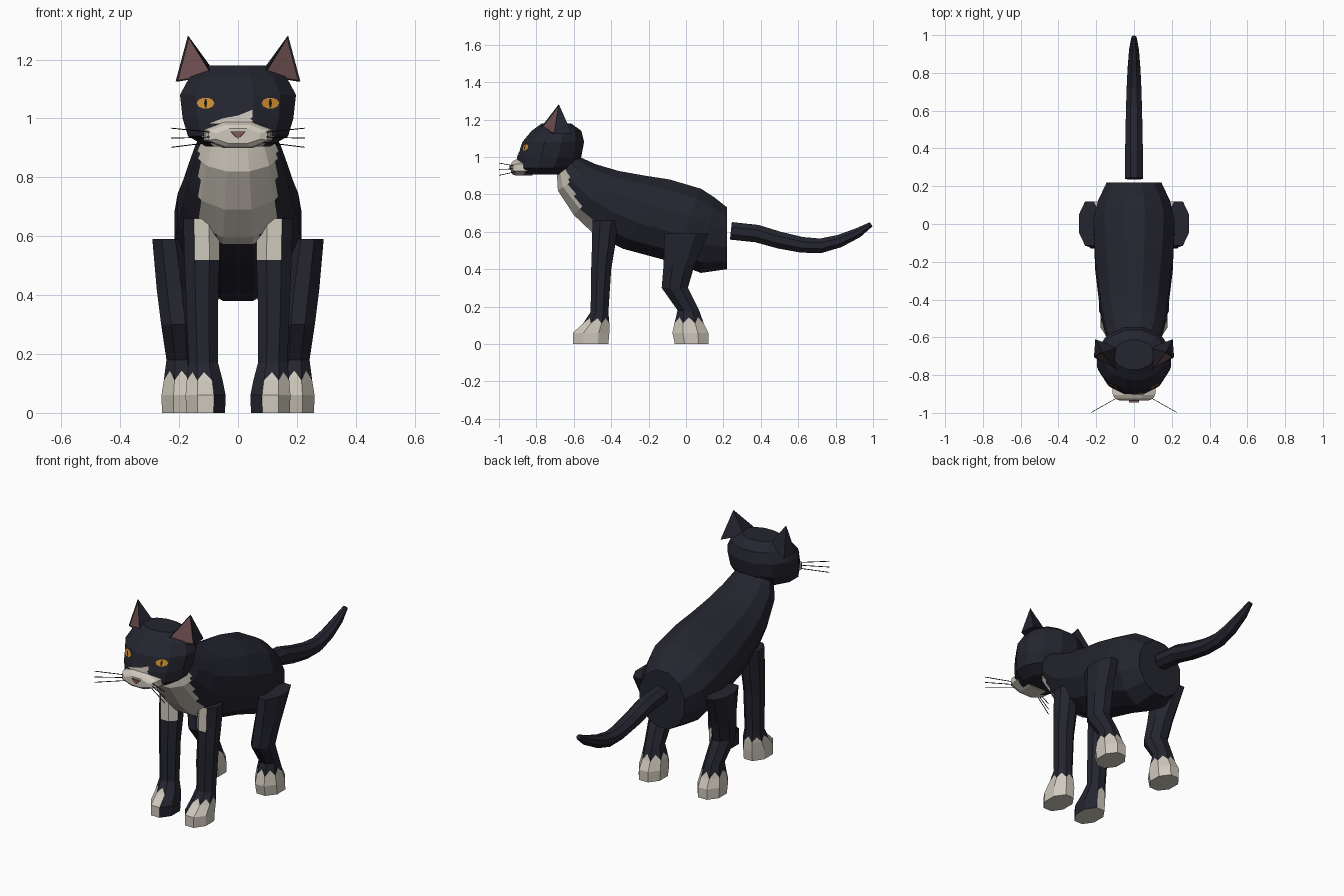
import bpy, bmesh, math
from mathutils import Vector
from mathutils.bvhtree import BVHTree

cube = bpy.data.objects.get("Cube")
if cube:
    bpy.data.objects.remove(cube)


def material(name, rgb):
    m = bpy.data.materials.new(name)
    m.use_nodes = True
    m.diffuse_color = (*rgb, 1)
    m.node_tree.nodes["Principled BSDF"].inputs["Base Color"].default_value = (*rgb, 1)
    return m


FUR = material("dark_fur", (0.018, 0.018, 0.029))
WHITE = material("white_fur", (0.62, 0.58, 0.5))
PINK = material("ear_pink", (0.16, 0.08, 0.08))
AMBER = material("eye_amber", (0.6, 0.27, 0.03))
BLACK = material("black", (0.008, 0.008, 0.008))
NOSE = material("nose_pink", (0.25, 0.11, 0.1))


def finish(bm, name, *mats, fix=True):
    if fix:
        bmesh.ops.recalc_face_normals(bm, faces=bm.faces)
    mesh = bpy.data.meshes.new(name)
    bm.to_mesh(mesh)
    for m in mats:
        mesh.materials.append(m)
    ob = bpy.data.objects.new(name, mesh)
    bpy.context.collection.objects.link(ob)
    return ob


def ring(center, u, v, sides):
    """Polygon around center whose flat sides touch the tips of u and v."""
    k = 1 / math.cos(math.pi / sides)
    angles = [(i + 0.5) * math.tau / sides for i in range(sides)]
    return [Vector(center) + k * (Vector(u) * math.cos(a) + Vector(v) * math.sin(a)) for a in angles]


def loft(rings):
    bm = bmesh.new()
    loops = [[bm.verts.new(p) for p in r] for r in rings]
    n = len(loops[0])
    for a, b in zip(loops, loops[1:]):
        for i in range(n):
            bm.faces.new((a[i], a[(i + 1) % n], b[(i + 1) % n], b[i]))
    bm.faces.new(loops[0])
    bm.faces.new(loops[-1])
    bmesh.ops.recalc_face_normals(bm, faces=bm.faces)
    return bm


def subdivide(bm, cuts, keep=lambda f: True):
    edges = {e for f in bm.faces if len(f.verts) == 4 and keep(f) for e in f.edges}
    bmesh.ops.subdivide_edges(bm, edges=list(edges), cuts=cuts, use_grid_fill=True)
    bm.normal_update()


# Body: tilted rings given by back point, belly point and half width
body_rings = [
    (-0.57, 1.00, -0.69, 0.91, 0.115), (-0.48, 0.96, -0.685, 0.82, 0.145),
    (-0.36, 0.925, -0.60, 0.69, 0.17), (-0.22, 0.90, -0.50, 0.595, 0.187),
    (-0.09, 0.88, -0.34, 0.51, 0.205), (0.08, 0.83, -0.08, 0.44, 0.215),
    (0.15, 0.785, 0.08, 0.38, 0.19), (0.22, 0.73, 0.22, 0.40, 0.145)]
rings = []
for yt, zt, yb, zb, w in body_rings:
    rings.append(ring((0, (yt + yb) / 2, (zt + zb) / 2),
                      (0, (yt - yb) / 2, (zt - zb) / 2), (w, 0, 0), 12))
body = loft(rings)
subdivide(body, 3, lambda f: f.calc_center_median().y < -0.3)
for f in body.faces:
    c = f.calc_center_median()
    f.material_index = int(abs(c.x) < 0.13 and c.z > 0.555 and c.y < -0.47
                           and f.normal.y < -0.3 and f.normal.z < 0.1)
finish(body, "body", FUR, WHITE)

# Tail: rings square to a curved path of (y, z, radius)
path = [(0.24, 0.605, 0.047), (0.38, 0.59, 0.047), (0.5, 0.555, 0.045), (0.62, 0.53, 0.042),
        (0.72, 0.525, 0.039), (0.82, 0.55, 0.034), (0.92, 0.595, 0.026), (0.99, 0.64, 0.013)]
rings = []
for i, (y, z, r) in enumerate(path):
    a, b = path[max(i - 1, 0)], path[min(i + 1, len(path) - 1)]
    t = Vector((0, b[0] - a[0], b[1] - a[1])).normalized()
    rings.append(ring((0, y, z), (0, -t.z * r, t.y * r), (r, 0, 0), 8))
finish(loft(rings), "tail", FUR)

# Legs: level rings of (height, front y, back y, centre x, half width)
front_leg = [(0, -0.605, -0.415, 0.11, 0.066), (0.06, -0.605, -0.41, 0.11, 0.068),
             (0.11, -0.55, -0.41, 0.113, 0.061), (0.17, -0.51, -0.415, 0.118, 0.05),
             (0.4, -0.507, -0.40, 0.122, 0.055), (0.52, -0.503, -0.38, 0.122, 0.06),
             (0.66, -0.50, -0.36, 0.124, 0.062)]
hind_leg = [(0, -0.06, 0.12, 0.19, 0.068), (0.06, -0.073, 0.12, 0.19, 0.07),
            (0.11, -0.062, 0.095, 0.19, 0.062), (0.18, -0.045, 0.07, 0.193, 0.05),
            (0.3, -0.13, 0.01, 0.203, 0.058), (0.42, -0.12, 0.045, 0.216, 0.06),
            (0.59, -0.115, 0.12, 0.236, 0.055)]


def leg(name, spec, side, front):
    bm = loft([ring((side * x, (y0 + y1) / 2, z), (0, (y0 - y1) / 2, 0), (side * w, 0, 0), 8)
               for z, y0, y1, x, w in spec])
    # Poked band gives the sock its zigzag edge
    band = [f for f in bm.faces if 0.11 < f.calc_center_median().z < 0.2]
    bmesh.ops.poke(bm, faces=band)
    bm.normal_update()
    for f in bm.faces:
        c = f.calc_center_median()
        inner = front and f.normal.x * side < -0.6
        sock = c.z < 0.13 and not inner
        bib = front and c.z > 0.52 and f.normal.y < -0.5 and f.normal.x * side < 0.5
        f.material_index = int(sock or bib)
    finish(bm, name, FUR, WHITE)


for side, label in ((1, "left"), (-1, "right")):
    leg(label + "_front_leg", front_leg, side, True)
    leg(label + "_hind_leg", hind_leg, side, False)

# Head: level rings of (height, front y, back y, half width)
head_rings = [(0.905, -0.89, -0.66, 0.11), (0.94, -0.905, -0.60, 0.17), (1.0, -0.9, -0.56, 0.188),
              (1.08, -0.875, -0.545, 0.197), (1.14, -0.825, -0.56, 0.165), (1.18, -0.77, -0.615, 0.11)]
head = loft([ring((0, (a + b) / 2, z), (0, (a - b) / 2, 0), (w, 0, 0), 12)
             for z, a, b, w in head_rings])
for f in head.faces:
    c = f.calc_center_median()
    f.material_index = int(0.906 < c.z < 0.93 and f.normal.y < -0.5)
surface = BVHTree.FromBMesh(head)
finish(head, "head", FUR, WHITE)


def plate(name, outlines, mat, lift):
    """Thin coloured patches laid on the front of the head."""
    bm = bmesh.new()
    for outline in outlines:
        pts = []
        for x, z in outline:
            hit = surface.ray_cast(Vector((x, -2, z)), Vector((0, 1, 0)))[0]
            pts.append(bm.verts.new(hit - Vector((0, lift, 0))))
        f = bm.faces.new(pts)
        f.normal_update()
        if f.normal.y > 0:
            f.normal_flip()
    finish(bm, name, mat, fix=False)


def oval(cx, cz, rx, rz, n):
    return [(cx + rx * math.cos(i * math.tau / n), cz + rz * math.sin(i * math.tau / n)) for i in range(n)]


plate("nose_blaze", [[(-0.1, 0.982), (-0.053, 0.982), (-0.053, 1.0)],
                     [(-0.053, 0.96), (0.05, 0.96), (0.05, 1.03), (0.0, 1.01), (-0.053, 1.0)]], WHITE, 0.004)

# Muzzle: upright rings of (y, bottom, top, half width)
muzzle = loft([ring((0, y, (a + b) / 2), (0, 0, (b - a) / 2), (w, 0, 0), 8)
               for y, a, b, w in [(-0.82, 0.9, 0.99, 0.12), (-0.905, 0.9, 0.988, 0.112),
                                  (-0.925, 0.905, 0.978, 0.1), (-0.935, 0.915, 0.965, 0.075)]])
finish(muzzle, "muzzle", WHITE)

# Nose: small triangular wedge
nose = loft([[Vector((x * k, y, 0.948 + z * k)) for x, z in ((-0.028, 0.008), (0.028, 0.008), (0, -0.018))]
             for y, k in ((-0.93, 1), (-0.944, 0.9))])
finish(nose, "nose", NOSE)

for side, label in ((1, "left"), (-1, "right")):
    # Eyes with slit pupils
    plate(label + "_eye", [oval(side * 0.11, 1.052, 0.03, 0.019, 10)], AMBER, 0.004)
    plate(label + "_pupil", [oval(side * 0.11, 1.052, 0.005, 0.017, 6)], BLACK, 0.007)

    # Ear: four-sided spike with an inset pink front
    ear = bmesh.new()
    tip, a, b, c, d = [ear.verts.new((side * x, y, z)) for x, y, z in (
        (0.17, -0.68, 1.282), (0.085, -0.785, 1.145), (0.212, -0.705, 1.125),
        (0.205, -0.61, 1.125), (0.085, -0.655, 1.165))]
    inside = ear.faces.new((tip, a, b))
    for tri in ((tip, b, c), (tip, c, d), (tip, d, a), (a, d, c, b)):
        ear.faces.new(tri)
    bmesh.ops.recalc_face_normals(ear, faces=ear.faces)
    bmesh.ops.inset_individual(ear, faces=[inside], thickness=0.009, depth=-0.004)
    inside.material_index = 1
    finish(ear, label + "_ear", FUR, PINK)

    # Whiskers
    for i, (z0, z1) in enumerate(((0.952, 0.967), (0.937, 0.933), (0.92, 0.902))):
        start, end = Vector((side * 0.08, -0.915, z0)), Vector((side * 0.227, -0.998, z1))
        across = (end - start).cross(Vector((0, 0, 1))).normalized() * 0.0015
        hair = loft([ring(p, across, (0, 0, 0.0015), 4) for p in (start, end)])
        finish(hair, f"{label}_whisker_{i + 1}", BLACK)
